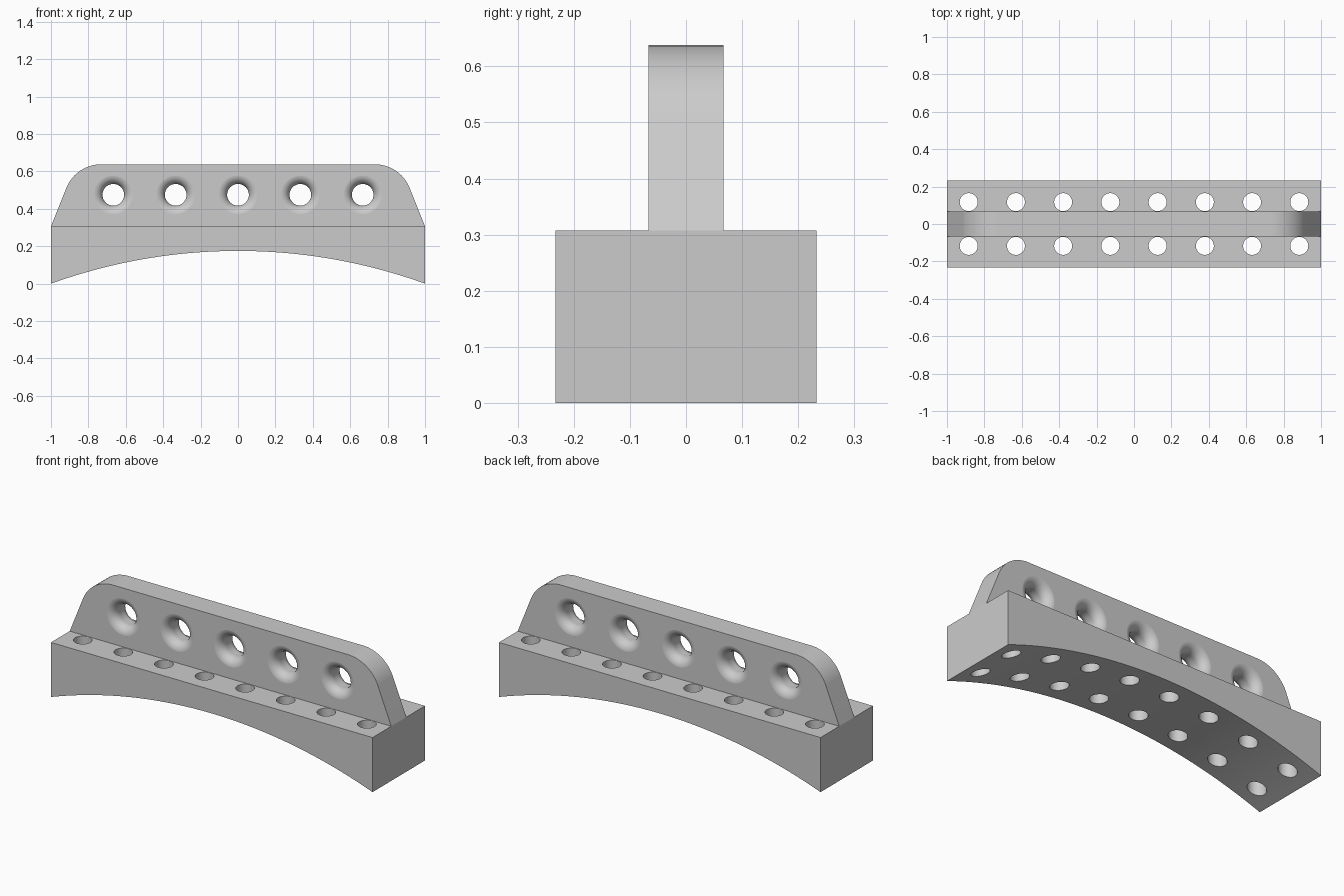
import bpy, bmesh
from math import sin, cos, pi, atan2, tan, sqrt, radians
from mathutils import Matrix, Vector

cube = bpy.data.objects.get("Cube")
if cube:
    bpy.data.objects.remove(cube, do_unlink=True)

grey = bpy.data.materials.new("plain grey")
grey.use_nodes = True
COLOUR = (0.6, 0.6, 0.6, 1)
grey.diffuse_color = COLOUR
grey.node_tree.nodes["Principled BSDF"].inputs["Base Color"].default_value = COLOUR

BASE_TOP, TOP, ARCH = 0.307, 0.638, 0.175
BASE_HALF, FIN_HALF = 0.233, 0.067


def add_object(name, bm):
    bmesh.ops.recalc_face_normals(bm, faces=bm.faces)
    mesh = bpy.data.meshes.new(name)
    bm.to_mesh(mesh)
    bm.free()
    mesh.materials.append(grey)
    obj = bpy.data.objects.new(name, mesh)
    bpy.context.collection.objects.link(obj)
    return obj


def extrude_profile(name, points, half):
    """Solid from an x-z outline, centred on y = 0."""
    bm = bmesh.new()
    face = bm.faces.new([bm.verts.new((x, -half, z)) for x, z in points])
    out = bmesh.ops.extrude_face_region(bm, geom=[face])
    moved = [v for v in out["geom"] if isinstance(v, bmesh.types.BMVert)]
    bmesh.ops.translate(bm, verts=moved, vec=(0, 2 * half, 0))
    return add_object(name, bm)


def lathe_into(bm, profile, matrix, steps=48):
    """Closed solid of revolution about local z, from (radius, height) pairs."""
    rings = [[bm.verts.new(matrix @ Vector((r * cos(2 * pi * i / steps),
                                            r * sin(2 * pi * i / steps), h)))
              for i in range(steps)] for r, h in profile]
    for a, b in zip(rings, rings[1:]):
        for i in range(steps):
            j = (i + 1) % steps
            bm.faces.new((a[i], a[j], b[j], b[i]))
    bm.faces.new(rings[0])
    bm.faces.new(rings[-1])


def cut(target, bm):
    """Subtract the cutter solids, then smooth the curved faces."""
    cutter = add_object("hole_cutter", bm)
    cutter.hide_render = True
    mod = target.modifiers.new("holes", 'BOOLEAN')
    mod.object, mod.solver = cutter, 'EXACT'
    bpy.ops.object.select_all(action='DESELECT')
    bpy.context.view_layer.objects.active = target
    target.select_set(True)
    bpy.ops.object.modifier_apply(modifier=mod.name)
    bpy.data.objects.remove(cutter, do_unlink=True)
    bpy.ops.object.shade_smooth_by_angle(angle=radians(30))
    weighted = target.modifiers.new("flat face normals", 'WEIGHTED_NORMAL')
    weighted.keep_sharp = True


# Base block with an arched underside
radius = (1 + ARCH ** 2) / (2 * ARCH)
N = 64
arch = []
for i in range(N + 1):
    x = -1 + 2 * i / N
    arch.append((x, ARCH - radius + sqrt(radius ** 2 - x * x)))
base = extrude_profile("arched_base", arch + [(1, BASE_TOP), (-1, BASE_TOP)], BASE_HALF)

# Two rows of vertical bolt holes
bm = bmesh.new()
for side in (-1, 1):
    for i in range(8):
        place = Matrix.Translation(((i - 3.5) * 0.2525, side * 0.117, 0))
        lathe_into(bm, [(0.048, -0.1), (0.048, 0.5)], place)
cut(base, bm)

# Upright fin with sloping ends and rounded shoulders
slope = atan2(TOP - BASE_TOP, 0.133)
R = 0.2
cx = 0.867 - R * tan(slope / 2)
shoulder = []
for i in range(17):
    a = pi / 2 - slope * (1 - i / 16)
    shoulder.append((cx + R * cos(a), TOP - R + R * sin(a)))
half = [(1, BASE_TOP)] + shoulder
fin = extrude_profile("upright_fin", half + [(-x, z) for x, z in reversed(half)], FIN_HALF)

# Five through holes with rounded mouths
FILLET, BORE = 0.05, 0.058
mouth = []
for i in range(13):
    a = pi / 2 * i / 12
    mouth.append((BORE + FILLET * (1 - cos(a)), FIN_HALF + 0.0003 - FILLET * (1 - sin(a))))
mouth.append((BORE + FILLET, FIN_HALF + 0.03))
profile = [(r, -h) for r, h in reversed(mouth)] + mouth
bm = bmesh.new()
for i in range(-2, 3):
    place = Matrix.Translation((i / 3, 0, 0.475)) @ Matrix.Rotation(pi / 2, 4, 'X')
    lathe_into(bm, profile, place)
cut(fin, bm)
